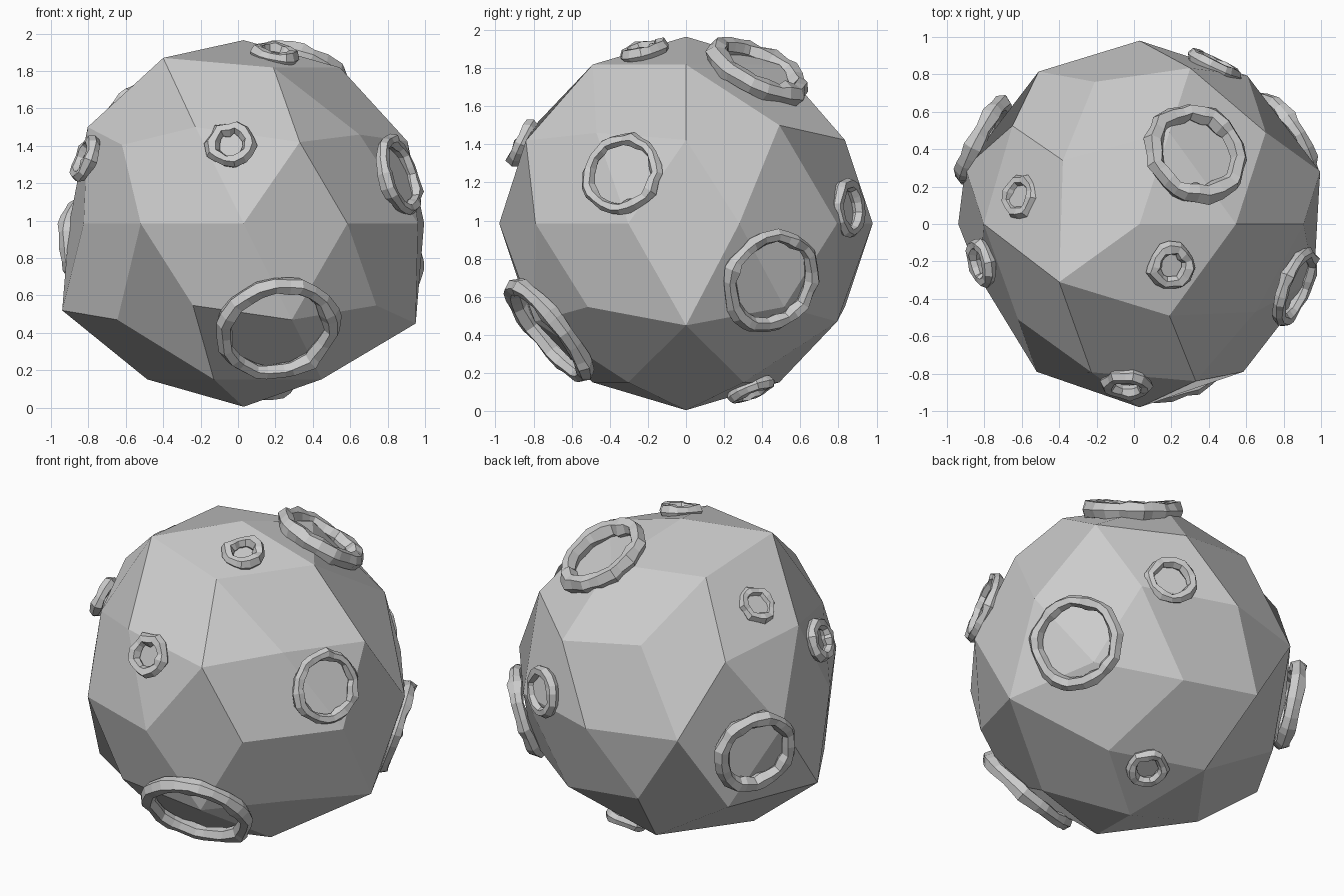
import bpy, bmesh, math, random
from mathutils import Vector

if "Cube" in bpy.data.objects:
    bpy.data.objects.remove(bpy.data.objects["Cube"])

random.seed(7)
CENTER = Vector((0.03, 0, 0.985))
RADIUS = 0.98


def finish(bm, name):
    bmesh.ops.recalc_face_normals(bm, faces=bm.faces)
    mesh = bpy.data.meshes.new(name)
    bm.to_mesh(mesh)
    bm.free()
    obj = bpy.data.objects.new(name, mesh)
    bpy.context.collection.objects.link(obj)
    return obj


# Faceted body with a few corners pulled in or out (positions relative to centre)
bm = bmesh.new()
bmesh.ops.create_icosphere(bm, subdivisions=2, radius=RADIUS)
for target in [(-0.97, 0, -0.465), (-0.855, -0.29, 0), (0.92, 0, -0.535),
               (-0.43, -0.31, 0.885), (-0.41, 0.34, 0.84), (-0.65, -0.51, 0.42),
               (0.30, -0.84, 0.435), (0.62, -0.47, 0.475), (0.965, 0.28, 0),
               (-0.54, 0.815, 0), (-0.68, 0.525, 0.435), (-0.24, 0.76, 0.515),
               (0.555, -0.79, 0), (-0.55, -0.79, 0)]:
    t = Vector(target)
    v = min(bm.verts, key=lambda p: (p.co - t).length)
    v.co = t
for v in bm.verts:
    v.co += CENTER
# Merge neighbouring triangles into broad four-sided facets
bmesh.ops.join_triangles(bm, faces=bm.faces[:], angle_face_threshold=math.radians(40),
                         angle_shape_threshold=math.radians(60))
finish(bm, "rock_body")


# Rough ring of rock lying on the body
def crater_rim(name, direction, mid, tube, lift=0.0):
    n = Vector(direction).normalized()
    u = n.orthogonal().normalized()
    w = n.cross(u)
    base = CENTER + n * (math.sqrt(0.95 ** 2 - mid ** 2) + lift)
    segs, sides = (24 if mid > 0.16 else 14), 6
    bm = bmesh.new()
    rings = []
    for i in range(segs):
        a = 2 * math.pi * (i + random.uniform(-0.3, 0.3)) / segs
        out = u * math.cos(a) + w * math.sin(a)
        r = mid + random.uniform(-0.2, 0.2) * tube
        size = tube * random.uniform(0.85, 1.15)
        ring = []
        for j in range(sides):
            b = 2 * math.pi * j / sides
            s = size * random.uniform(0.85, 1.15)
            ring.append(bm.verts.new(base + out * (r + s * math.cos(b))
                                     + n * s * 1.1 * math.sin(b)))
        rings.append(ring)
    for i in range(segs):
        p, q = rings[i], rings[(i + 1) % segs]
        for j in range(sides):
            k = (j + 1) % sides
            bm.faces.new((p[j], q[j], q[k], p[k]))
    finish(bm, name)


# Crater rims: direction from centre, ring radius, tube radius, lift
rims = {
    "rim_front_upper": ((-0.07, -0.87, 0.425), 0.10, 0.036, 0.01),
    "rim_front_lower": ((0.18, -0.70, -0.55), 0.295, 0.046, 0.025),
    "rim_right_lower": ((0.81, 0.46, -0.31), 0.245, 0.04, 0.03),
    "rim_right_upper": ((0.80, -0.325, 0.25), 0.19, 0.034, 0),
    "rim_top_large": ((0.29, 0.37, 0.79), 0.24, 0.052, 0.015),
    "rim_top_small": ((0.165, -0.22, 0.88), 0.095, 0.038, 0.0),
    "rim_left_upper": ((-0.69, 0.16, 0.70), 0.09, 0.032, -0.025),
    "rim_left_front": ((-0.83, -0.20, 0.34), 0.10, 0.034, -0.01),
    "rim_left_back": ((-0.84, 0.45, -0.13), 0.225, 0.044, 0.035),
    "rim_back": ((0.40, 0.85, 0.08), 0.125, 0.032, 0),
    "rim_underside": ((0.15, 0.33, -0.85), 0.10, 0.034, 0.005),
}
for name, spec in rims.items():
    crater_rim(name, *spec)
